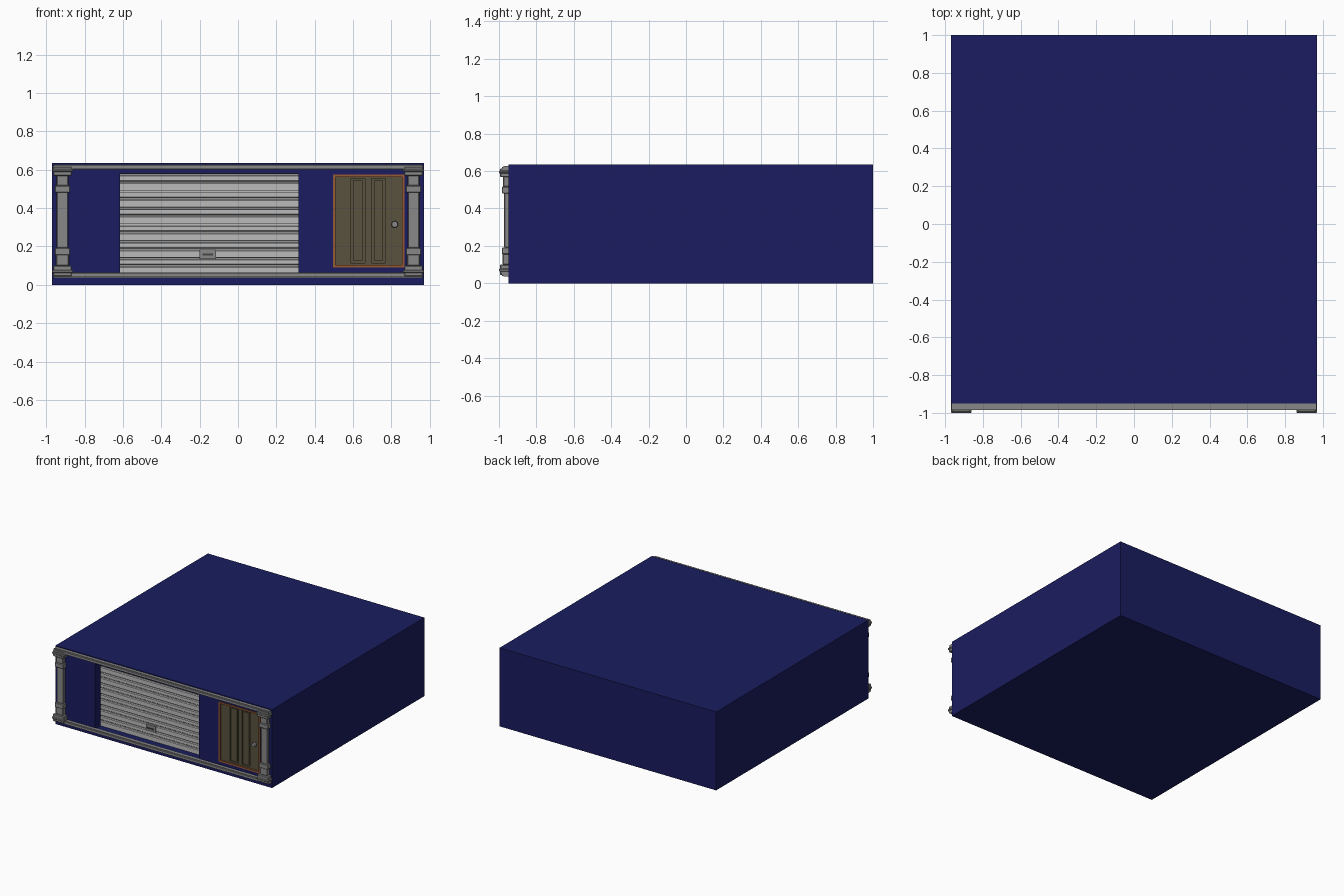
import bpy, bmesh, math
from mathutils import Matrix, Vector

if "Cube" in bpy.data.objects:
    bpy.data.objects.remove(bpy.data.objects["Cube"])


def material(name, rgb):
    m = bpy.data.materials.new(name)
    m.diffuse_color = (*rgb, 1)
    m.use_nodes = True
    m.node_tree.nodes["Principled BSDF"].inputs["Base Color"].default_value = m.diffuse_color
    return m


NAVY = material("navy", (0.010, 0.012, 0.115))
STONE = material("stone", (0.25, 0.25, 0.25))
STEEL = material("steel", (0.5, 0.5, 0.5))
WOOD = material("wood", (0.10, 0.085, 0.05))
TRIM = material("trim", (0.30, 0.10, 0.035))
DARK = material("dark", (0.06, 0.06, 0.06))
FRONT = -0.95


def add_box(bm, x0, x1, y0, y1, z0, z1):
    mid = Vector((x0 + x1, y0 + y1, z0 + z1)) / 2
    size = Matrix.Diagonal((x1 - x0, y1 - y0, z1 - z0, 1))
    bmesh.ops.create_cube(bm, size=1, matrix=Matrix.Translation(mid) @ size)


def finish(name, bm, mat):
    bmesh.ops.recalc_face_normals(bm, faces=bm.faces)
    me = bpy.data.meshes.new(name)
    bm.to_mesh(me)
    bm.free()
    me.materials.append(mat)
    ob = bpy.data.objects.new(name, me)
    bpy.context.collection.objects.link(ob)
    return ob


def boxes(name, mat, *specs):
    bm = bmesh.new()
    for s in specs:
        add_box(bm, *s)
    return finish(name, bm, mat)


def extrude_x(name, mat, profile, x0, x1):
    """Sweep a closed (y, z) outline along x."""
    bm = bmesh.new()
    f = bm.faces.new([bm.verts.new((x0, y, z)) for y, z in profile])
    r = bmesh.ops.extrude_face_region(bm, geom=[f])
    verts = [v for v in r["geom"] if isinstance(v, bmesh.types.BMVert)]
    bmesh.ops.translate(bm, verts=verts, vec=(x1 - x0, 0, 0))
    return finish(name, bm, mat)


def cut(target, name, *specs):
    cutter = boxes(name, DARK, *specs)
    cutter.data.materials.clear()
    cutter.data.materials.append(target.data.materials[0])
    cutter.hide_render = True
    cutter.hide_set(True)
    mod = target.modifiers.new(name, 'BOOLEAN')
    mod.operation = 'DIFFERENCE'
    mod.solver = 'EXACT'
    mod.object = cutter


# Building block with the garage and door openings
GX0, GX1, GZ0, GZ1 = -0.615, 0.315, 0.055, 0.58
DX0, DX1, DZ0, DZ1 = 0.495, 0.867, 0.09, 0.575
body = boxes("building", NAVY, (-0.97, 0.97, FRONT, 1.0, 0, 0.635))
cut(body, "garage_opening_cutter", (GX0, GX1, -1.1, FRONT + 0.09, GZ0, GZ1))
cut(body, "door_opening_cutter", (DX0, DX1, -1.1, FRONT + 0.03, DZ0, DZ1))

# Ribbed roller shutter set back in the opening
SLATS = 6
pitch = (GZ1 - GZ0) / SLATS
back, face = FRONT + 0.089, FRONT + 0.068
profile = [(back, GZ1), (back, GZ0)]
for i in range(SLATS):
    z = GZ0 + i * pitch
    for dy, t in ((0, 0), (0, 0.40), (0.006, 0.46), (0.006, 0.54),
                  (0, 0.60), (0, 0.86), (0.014, 0.88), (0.014, 0.98)):
        profile.append((face + dy, z + t * pitch))
profile.append((face, GZ1))
extrude_x("garage_shutter", STEEL, profile, GX0, GX1)

# Shutter handle plate and grip
boxes("shutter_handle_plate", STONE, (-0.20, -0.115, face - 0.012, face + 0.01, 0.135, 0.185))
boxes("shutter_handle_grip", DARK, (-0.185, -0.13, face - 0.018, face - 0.01, 0.153, 0.163))

# Door leaf with two sunken panels, each with a raised field
door = boxes("door", WOOD, (DX0 + 0.01, DX1 - 0.01, FRONT + 0.008, FRONT + 0.029, DZ0 + 0.01, DZ1 - 0.01))
panels = [(0.587, 0.662), (0.697, 0.768)]
cut(door, "door_panel_cutter",
    *[(a, b, -1.1, FRONT + 0.02, 0.115, 0.555) for a, b in panels])
boxes("door_panel_fields", WOOD,
      *[(a + 0.012, b - 0.012, FRONT + 0.012, FRONT + 0.025, 0.127, 0.543) for a, b in panels])

# Door frame
w = 0.013
y0, y1 = FRONT - 0.006, FRONT + 0.029
boxes("door_frame", TRIM,
      (DX0, DX0 + w, y0, y1, DZ0, DZ1), (DX1 - w, DX1, y0, y1, DZ0, DZ1),
      (DX0 + w, DX1 - w, y0, y1, DZ1 - w, DZ1), (DX0 + w, DX1 - w, y0, y1, DZ0, DZ0 + w))

# Door knob
bm = bmesh.new()
turn = Matrix.Rotation(math.pi / 2, 4, 'X')
for r, y, d in ((0.008, FRONT, 0.03), (0.018, FRONT - 0.014, 0.016)):
    bmesh.ops.create_cone(bm, cap_ends=True, segments=16, radius1=r, radius2=r * 0.85, depth=d,
                          matrix=Matrix.Translation((0.817, y, 0.315)) @ turn)
finish("door_knob", bm, STONE)

# Stepped rails above and below the shopfront
for name, z in (("top_rail", 0.605), ("bottom_rail", 0.04)):
    boxes(name, STONE, (-0.965, 0.965, -0.985, FRONT + 0.005, z, z + 0.018),
          (-0.96, 0.96, -0.975, FRONT + 0.005, z - 0.005, z + 0.023))

# Columns: (half width, projection, z0, z1) for each tier
tiers = [(0.055, 0.05, 0.062, 0.078), (0.048, 0.044, 0.045, 0.10), (0.033, 0.03, 0.10, 0.16),
         (0.040, 0.034, 0.155, 0.192), (0.030, 0.022, 0.19, 0.485), (0.040, 0.034, 0.48, 0.517),
         (0.031, 0.028, 0.515, 0.575), (0.048, 0.044, 0.568, 0.615), (0.055, 0.05, 0.588, 0.603)]
for side, cx in (("left", -0.915), ("right", 0.915)):
    col = boxes(side + "_column", STONE,
                *[(cx - h, cx + h, FRONT - p, FRONT + 0.005, a, b) for h, p, a, b in tiers])
    bev = col.modifiers.new("soft_edges", 'BEVEL')
    bev.width = 0.004
    bev.segments = 1
